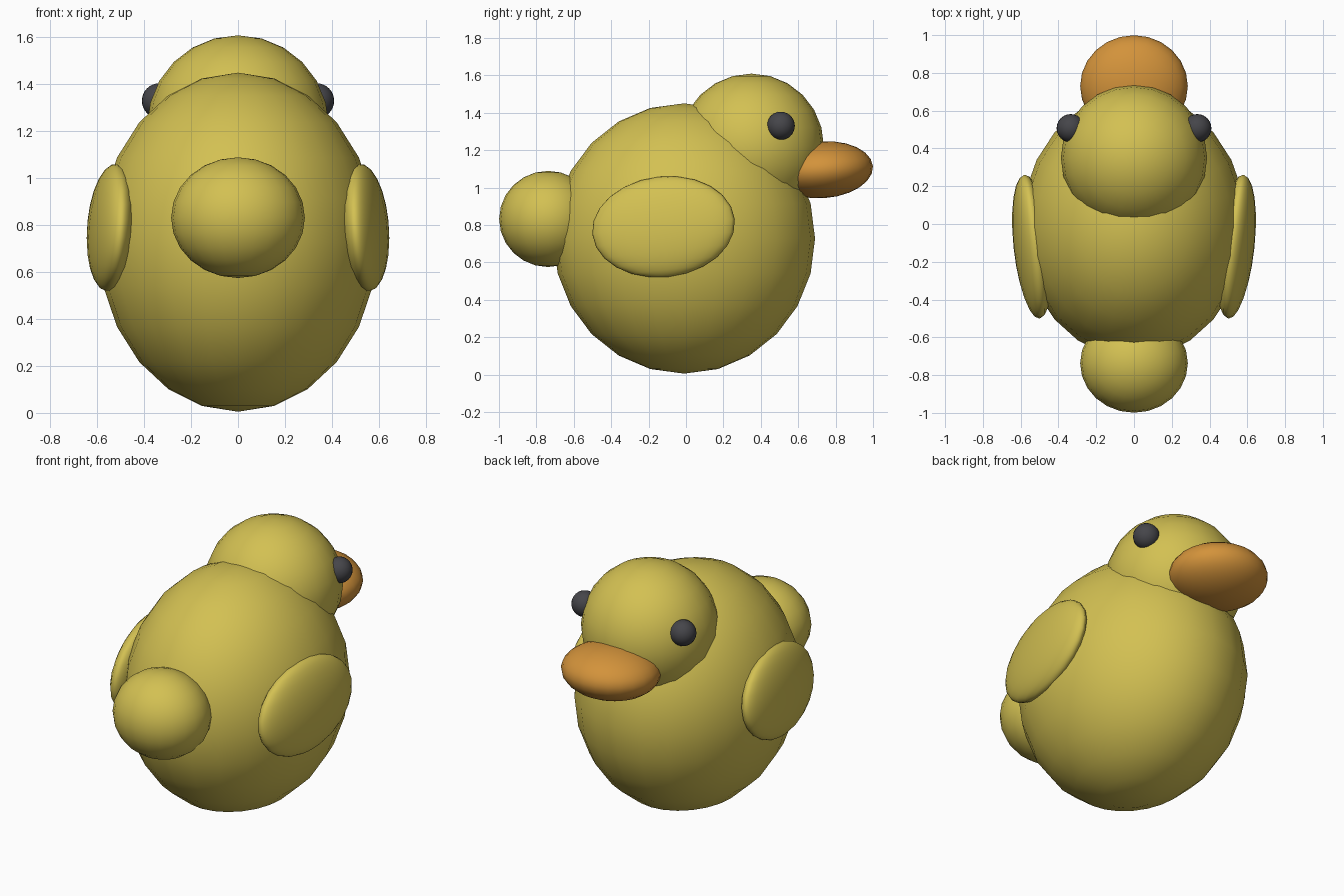
import bpy
import math
from mathutils import Euler

if "Cube" in bpy.data.objects:
    bpy.data.objects.remove(bpy.data.objects["Cube"], do_unlink=True)


def make_material(name, rgb):
    mat = bpy.data.materials.new(name)
    mat.use_nodes = True
    mat.diffuse_color = (*rgb, 1)
    bsdf = next(n for n in mat.node_tree.nodes if n.type == 'BSDF_PRINCIPLED')
    bsdf.inputs["Base Color"].default_value = (*rgb, 1)
    return mat


yellow = make_material("yellow", (0.65, 0.53, 0.085))
orange = make_material("orange", (0.65, 0.29, 0.043))
charcoal = make_material("charcoal", (0.06, 0.06, 0.068))


def ellipsoid(name, center, radii, mat, tilt=(0, 0, 0)):
    """Smooth stretched sphere; tilt is in degrees."""
    bpy.ops.mesh.primitive_uv_sphere_add(segments=24, ring_count=12, radius=1)
    obj = bpy.context.object
    obj.name = obj.data.name = name
    obj.location = center
    obj.scale = radii
    obj.rotation_euler = Euler([math.radians(a) for a in tilt])
    obj.data.materials.append(mat)
    bpy.ops.object.shade_smooth()
    return obj


# Main masses
ellipsoid("body", (0, -0.01, 0.7275), (0.595, 0.70, 0.7225), yellow)
ellipsoid("head", (0, 0.35, 1.222), (0.387, 0.387, 0.387), yellow)
ellipsoid("tail", (0, -0.737, 0.832), (0.285, 0.262, 0.257), yellow)
ellipsoid("beak", (0, 0.73, 1.095), (0.285, 0.27, 0.152), orange, (4, 0, 0))

# Paired parts: left is +x
for side, s in (("left", 1), ("right", -1)):
    ellipsoid(side + "_eye", (0.335 * s, 0.507, 1.33), (0.075, 0.075, 0.075), charcoal)
    ellipsoid(side + "_wing", (0.54 * s, -0.12, 0.79), (0.095, 0.385, 0.27), yellow,
              (6, -5 * s, -6.5 * s))
